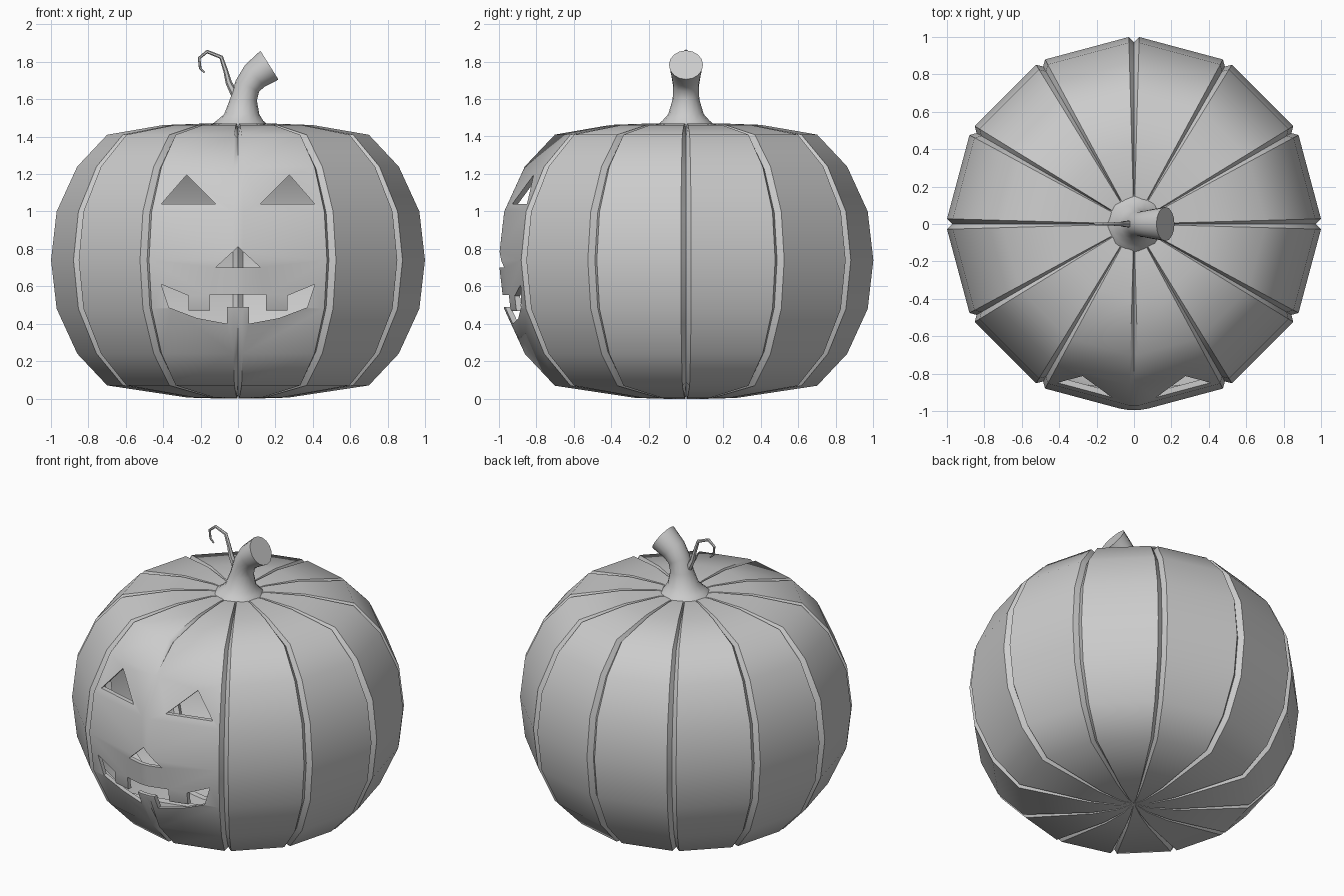
import bpy, bmesh
from math import sin, cos, radians, pi
from mathutils import Vector

if "Cube" in bpy.data.objects:
    bpy.data.objects.remove(bpy.data.objects["Cube"], do_unlink=True)

grey = bpy.data.materials.new("plain grey")
grey.use_nodes = True
grey.diffuse_color = (0.6, 0.6, 0.6, 1)
grey.node_tree.nodes["Principled BSDF"].inputs["Base Color"].default_value = (0.6, 0.6, 0.6, 1)


def finish(name, bm):
    mesh = bpy.data.meshes.new(name)
    bm.to_mesh(mesh)
    bm.free()
    mesh.materials.append(grey)
    obj = bpy.data.objects.new(name, mesh)
    bpy.context.collection.objects.link(obj)
    return obj


def activate(obj):
    bpy.ops.object.select_all(action='DESELECT')
    obj.select_set(True)
    bpy.context.view_layer.objects.active = obj


def smooth(obj, angle):
    activate(obj)
    bpy.ops.object.shade_smooth_by_angle(angle=radians(angle))


def bridge(bm, a, b):
    n = len(a)
    return [bm.faces.new((a[i], a[(i + 1) % n], b[(i + 1) % n], b[i])) for i in range(n)]


# Pumpkin shell: twelve flat ribs separated by narrow V grooves
CENTRE = Vector((0, 0, 0.74))
PROFILE = [(0.1, 0), (0.27, 0.005), (0.70, 0.07), (0.86, 0.24), (0.97, 0.48), (1, 0.74),
           (0.97, 1.0), (0.86, 1.24), (0.70, 1.41), (0.40, 1.462), (0.18, 1.47)]


def add_shell(bm, scale):
    def vert(x, y, z, s=1):
        return bm.verts.new(CENTRE + (Vector((x, y, z)) - CENTRE) * scale * s)

    rings = []
    for r, z in PROFILE:
        ring = []
        for k in range(12):
            face_front = k == 9 and 0.4 < z < 1.3      # groove is filled in across the face
            for off in (-1.6, 0, 1.6):
                a = radians(30 * k + off)
                groove = off == 0 and not face_front
                ring.append(vert(r * cos(a), r * sin(a), z, 0.972 if groove else 1))
        rings.append(ring)
    faces = []
    for a, b in zip(rings, rings[1:]):
        faces += bridge(bm, a, b)
    for ring, z in ((rings[0][::-1], 0.02), (rings[-1], 1.45)):
        pole = vert(0, 0, z)
        n = len(ring)
        faces += [bm.faces.new((ring[i], ring[(i + 1) % n], pole)) for i in range(n)]
    return faces


bm = bmesh.new()
add_shell(bm, 1)
bmesh.ops.reverse_faces(bm, faces=add_shell(bm, 0.972))
pumpkin = finish("pumpkin_shell", bm)


# Carved face openings, cut with prisms
def cut(points):
    bm = bmesh.new()
    front = [bm.verts.new((x, -1.3, z)) for x, z in points]
    back = [bm.verts.new((x, -0.5, z)) for x, z in points]
    bridge(bm, front, back)
    bm.faces.new(front[::-1])
    bm.faces.new(back)
    bmesh.ops.recalc_face_normals(bm, faces=bm.faces)
    cutter = finish("face_cutter", bm)
    cutter.hide_render = True
    mod = pumpkin.modifiers.new("carve", 'BOOLEAN')
    mod.operation, mod.solver, mod.object = 'DIFFERENCE', 'EXACT', cutter
    activate(pumpkin)
    bpy.ops.object.modifier_apply(modifier=mod.name)
    bpy.data.objects.remove(cutter, do_unlink=True)


def mirrored(half):
    return half + [(-x, z) for x, z in reversed(half)]


for side in (-1, 1):
    cut([(side * x, z) for x, z in ((0.118, 1.04), (0.41, 1.04), (0.275, 1.195))])
cut([(-0.12, 0.70), (0.12, 0.70), (0, 0.81)])
cut(mirrored([(0.06, 0.49), (0.06, 0.40), (0.22, 0.43), (0.37, 0.487), (0.41, 0.61),
              (0.265, 0.55), (0.265, 0.47), (0.15, 0.47), (0.15, 0.555)]))
smooth(pumpkin, 45)


# Stem and tendril: tubes given as (x, z, radius, tilt in degrees)
def tube(name, rows, sides, lobe=0):
    bm = bmesh.new()
    rings = []
    for i, (x, z, r, tilt) in enumerate(rows):
        t = radians(tilt)
        ring = []
        for k in range(sides):
            a = 2 * pi * k / sides
            rr = r * (1 + (lobe * cos(8 * a) if i == 0 else 0))
            ring.append(bm.verts.new((x + rr * cos(a) * cos(t), rr * sin(a), z - rr * cos(a) * sin(t))))
        rings.append(ring)
    for a, b in zip(rings, rings[1:]):
        bridge(bm, a, b)
    bm.faces.new(rings[0][::-1])
    bm.faces.new(rings[-1])
    obj = finish(name, bm)
    smooth(obj, 45)


tube("stem", [(0.005, 1.455, 0.155, 0), (0.01, 1.485, 0.125, 0), (0.02, 1.52, 0.094, 0),
              (0.03, 1.60, 0.071, 5), (0.05, 1.67, 0.069, 25), (0.09, 1.725, 0.078, 48),
              (0.168, 1.782, 0.091, 58)], 16, 0.04)
tube("tendril", [(-0.01, 1.61, 0.022, -35), (-0.05, 1.69, 0.017, -25), (-0.065, 1.75, 0.013, -12),
                 (-0.09, 1.825, 0.011, -40), (-0.165, 1.855, 0.010, -95), (-0.208, 1.82, 0.008, -155),
                 (-0.202, 1.765, 0.007, -195), (-0.178, 1.742, 0.005, -225)], 6)
